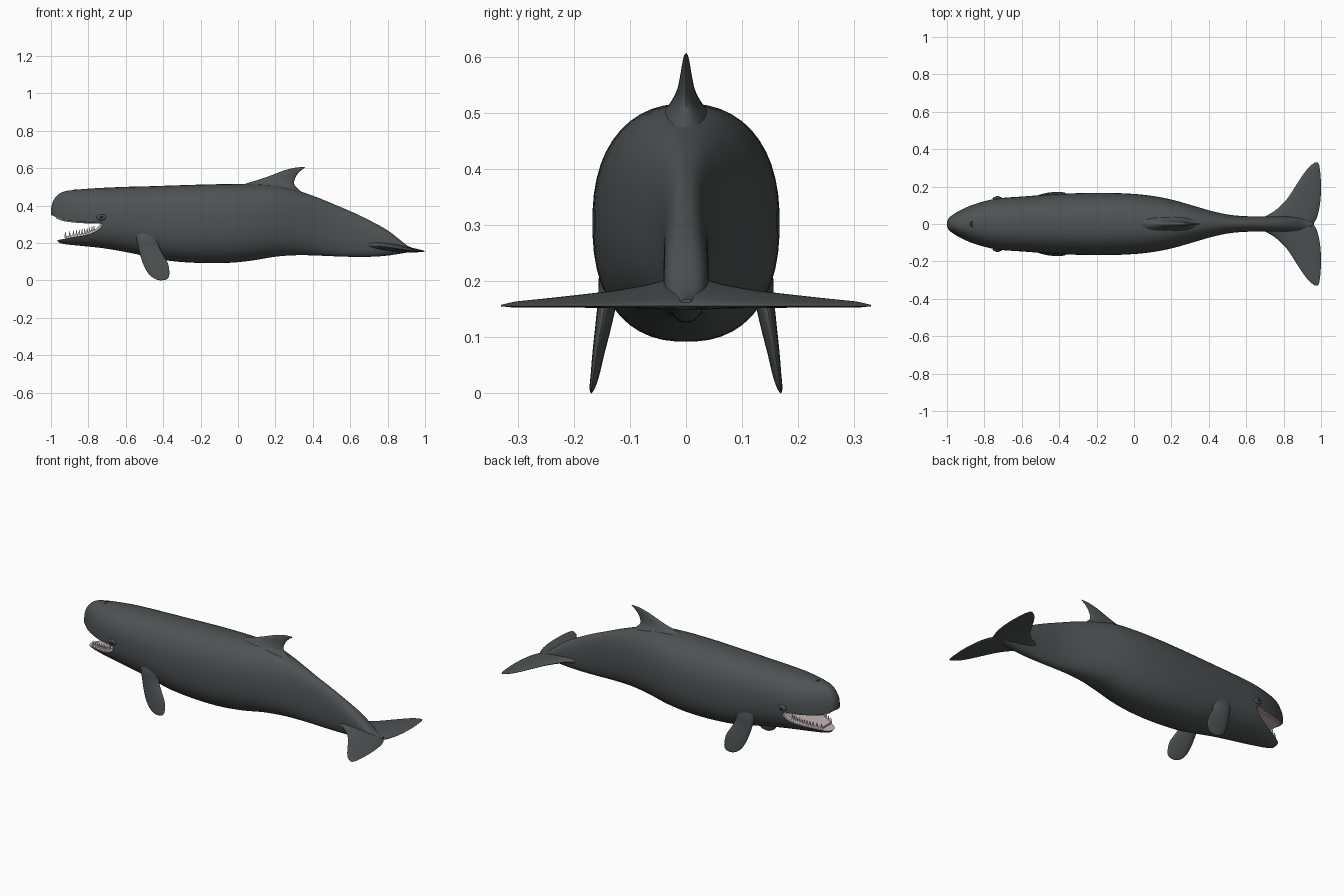
import bpy, bmesh, math
from mathutils import Vector

if "Cube" in bpy.data.objects:
    bpy.data.objects.remove(bpy.data.objects["Cube"])


def material(name, rgb):
    m = bpy.data.materials.new(name)
    m.diffuse_color = (*rgb, 1)
    m.use_nodes = True
    m.node_tree.nodes["Principled BSDF"].inputs["Base Color"].default_value = m.diffuse_color
    return m


SKIN = material("slate grey skin", (0.075, 0.085, 0.085))
GUM = material("pale pink gum", (0.56, 0.45, 0.46))
TOOTH = material("ivory tooth", (0.80, 0.78, 0.72))
DARK = material("near black", (0.015, 0.016, 0.017))


def smooth_rows(rows, n):
    """Catmull-Rom resampling of tuples."""
    rows = [Vector(r) for r in rows]
    out = []
    for i in range(len(rows) - 1):
        a, b, c, d = rows[max(i - 1, 0)], rows[i], rows[i + 1], rows[min(i + 2, len(rows) - 1)]
        for k in range(n):
            t = k / n
            out.append(0.5 * (2 * b + (c - a) * t + (2 * a - 5 * b + 4 * c - d) * t ** 2
                              + (3 * b - a - 3 * c + d) * t ** 3))
    return out + [rows[-1]]


def finish(name, bm, mats, angle=50):
    bmesh.ops.recalc_face_normals(bm, faces=bm.faces)
    me = bpy.data.meshes.new(name)
    bm.to_mesh(me)
    bm.free()
    for m in mats:
        me.materials.append(m)
    ob = bpy.data.objects.new(name, me)
    bpy.context.collection.objects.link(ob)
    shade(ob, angle)
    return ob


def shade(ob, angle):
    bpy.ops.object.select_all(action='DESELECT')
    bpy.context.view_layer.objects.active = ob
    ob.select_set(True)
    bpy.ops.object.shade_smooth_by_angle(angle=math.radians(angle))


def loft(name, rings, mats, angle=50):
    bm = bmesh.new()
    vs = [[bm.verts.new(p) for p in r] for r in rings]
    n = len(vs[0])
    for a, b in zip(vs, vs[1:]):
        for i in range(n):
            bm.faces.new((a[i], a[(i + 1) % n], b[(i + 1) % n], b[i]))
    bm.faces.new(vs[0])
    bm.faces.new(vs[-1])
    return finish(name, bm, mats, angle)


# Body stations: x, top, bottom, half width
BODY = smooth_rows([
    (-1.0, 0.385, 0.345, 0.012), (-0.988, 0.425, 0.29, 0.035), (-0.965, 0.457, 0.212, 0.052),
    (-0.93, 0.476, 0.195, 0.073), (-0.87, 0.485, 0.188, 0.100), (-0.80, 0.491, 0.181, 0.122),
    (-0.72, 0.496, 0.172, 0.138), (-0.60, 0.501, 0.152, 0.147), (-0.48, 0.504, 0.127, 0.156),
    (-0.36, 0.508, 0.104, 0.163), (-0.20, 0.513, 0.093, 0.167), (-0.05, 0.516, 0.094, 0.164),
    (0.08, 0.516, 0.107, 0.153), (0.20, 0.509, 0.127, 0.131), (0.32, 0.480, 0.135, 0.097),
    (0.42, 0.446, 0.133, 0.068), (0.52, 0.405, 0.129, 0.048), (0.62, 0.362, 0.126, 0.041),
    (0.72, 0.313, 0.127, 0.040), (0.80, 0.268, 0.133, 0.040), (0.86, 0.222, 0.142, 0.036),
    (0.91, 0.184, 0.150, 0.026), (0.955, 0.168, 0.155, 0.010)], 4)
POWER = 2.35


def body_ring(row, n=48):
    x, top, bot, w = row
    ring = []
    for i in range(n):
        t = 2 * math.pi * (i + 0.5) / n
        c, s = math.cos(t), math.sin(t)
        ring.append((x, w * math.copysign(abs(c) ** (2 / POWER), c),
                     (top + bot) / 2 + (top - bot) / 2 * math.copysign(abs(s) ** (2 / POWER), s)))
    return ring


def body_width(x, z):
    """Half width of the body skin at a point."""
    for a, b in zip(BODY, BODY[1:]):
        if a[0] <= x <= b[0]:
            _, top, bot, w = a.lerp(b, (x - a[0]) / (b[0] - a[0]))
            v = min(abs(2 * z - top - bot) / (top - bot), 1)
            return w * (1 - v ** POWER) ** (1 / POWER)
    return 0


body = loft("body", [body_ring(r) for r in BODY], [SKIN, GUM])

# Mouth opening cut from the head
LIPS = smooth_rows([(-0.99, 0.347), (-0.94, 0.325), (-0.87, 0.315), (-0.80, 0.311), (-0.745, 0.311),
                    (-0.728, 0.302), (-0.738, 0.280), (-0.77, 0.257), (-0.82, 0.241),
                    (-0.88, 0.231), (-0.958, 0.217)], 4)
outline = [(-1.1, 0.375)] + [tuple(p) for p in LIPS] + [(-1.1, 0.20)]
cutter = loft("mouth_cutter", [[(x, y, z) for x, z in outline] for y in (-0.3, 0.3)], [SKIN, GUM])
for p in cutter.data.polygons:
    p.material_index = 1
cut = body.modifiers.new("mouth", 'BOOLEAN')
cut.object, cut.operation, cut.solver = cutter, 'DIFFERENCE', 'EXACT'
bpy.context.view_layer.objects.active = body
bpy.ops.object.modifier_apply(modifier=cut.name)
bpy.data.objects.remove(cutter)
shade(body, 45)

# Gums: a raised lining running from upper lip round the corner to lower lip
rings = []
for i in range(2, len(LIPS) - 2):
    p = LIPS[i]
    tan = (LIPS[i + 1] - LIPS[i - 1]).normalized()
    nrm = Vector((tan[1], -tan[0]))
    if nrm.dot(Vector((-0.86, 0.275)) - p) < 0:
        nrm = -nrm
    h = 0.012 if p[1] < 0.305 else 0.006
    w = body_width(p[0], p[1])
    q, r = p - nrm * 0.006, p + nrm * h
    rings.append([(q[0], -w * 0.93, q[1]), (q[0], w * 0.93, q[1]),
                  (r[0], w * 0.84, r[1]), (r[0], -w * 0.84, r[1])])
loft("gums", rings, [GUM], 35)

# Lower teeth: two mirrored rows of cones
bm = bmesh.new()
floor = LIPS[28:39]
for side in (-1, 1):
    for p in floor:
        w = body_width(p[0], p[1]) * 0.84
        res = bmesh.ops.create_cone(bm, cap_ends=True, segments=8, radius1=0.0065, radius2=0.001, depth=0.034)
        bmesh.ops.translate(bm, verts=res['verts'], vec=(p[0], side * w, p[1] + 0.020))
finish("lower_teeth", bm, [TOOTH])


def blade_ring(front, back, thick_dir, half, n=24):
    """Lens-shaped section between a leading and a trailing point."""
    f, b, d = Vector(front), Vector(back), Vector(thick_dir)
    ring = []
    for i in range(n):
        t = 2 * math.pi * i / n
        u = (1 - math.cos(t)) / 2
        ring.append(f.lerp(b, u) + d * half * math.sin(t) * (1.15 - 0.4 * u))
    return ring


# Dorsal fin: z, leading x, trailing x, half thickness
DORSAL = smooth_rows([(0.45, 0.00, 0.37, 0.075), (0.495, 0.01, 0.315, 0.050), (0.517, 0.04, 0.300, 0.030),
                      (0.54, 0.115, 0.303, 0.017), (0.565, 0.185, 0.315, 0.011),
                      (0.588, 0.245, 0.337, 0.007), (0.601, 0.295, 0.355, 0.004),
                      (0.606, 0.335, 0.358, 0.001)], 4)
loft("dorsal_fin", [blade_ring((a, 0, z), (b, 0, z), (0, 1, 0), h) for z, a, b, h in DORSAL], [SKIN])

# Tail flukes: y, leading x, trailing x, leading z, trailing z, half thickness
HALF = [(0.0, 0.62, 0.962, 0.205, 0.156, 0.024), (0.03, 0.68, 0.976, 0.195, 0.156, 0.021),
        (0.07, 0.752, 0.988, 0.186, 0.156, 0.016), (0.13, 0.815, 0.997, 0.177, 0.156, 0.012),
        (0.20, 0.862, 1.0, 0.170, 0.156, 0.009), (0.26, 0.901, 0.997, 0.164, 0.156, 0.007),
        (0.305, 0.936, 0.992, 0.160, 0.156, 0.005), (0.33, 0.970, 0.984, 0.157, 0.156, 0.001)]
span = [(-r[0], *r[1:]) for r in reversed(HALF[1:])] + HALF
loft("tail_flukes", [blade_ring((a, y, za), (b, y, zb), (0, 0, 1), h)
                     for y, a, b, za, zb, h in smooth_rows(span, 4)], [SKIN])

# Flippers: leading x, z, trailing x, z, y, half thickness
FLIPPER = smooth_rows([(-0.56, 0.265, -0.40, 0.265, 0.115, 0.030), (-0.545, 0.225, -0.418, 0.225, 0.130, 0.025),
                       (-0.532, 0.170, -0.425, 0.188, 0.138, 0.019), (-0.515, 0.110, -0.402, 0.140, 0.147, 0.015),
                       (-0.494, 0.060, -0.375, 0.092, 0.156, 0.011), (-0.468, 0.025, -0.367, 0.050, 0.162, 0.008),
                       (-0.438, 0.006, -0.370, 0.018, 0.167, 0.005), (-0.412, 0.0, -0.385, 0.004, 0.169, 0.001)], 4)
# Eyes share the same mirrored loop
for side, label in ((-1, "front"), (1, "back")):
    loft(label + "_flipper", [blade_ring((a, side * y, za), (b, side * y, zb), (0, 1, 0), h)
                              for a, za, b, zb, y, h in FLIPPER], [SKIN])
    for part, mat, size, out in (("eyelid", SKIN, (0.026, 0.011, 0.017), 0.0),
                                 ("eye", DARK, (0.010, 0.006, 0.007), 0.008)):
        bm = bmesh.new()
        bmesh.ops.create_uvsphere(bm, u_segments=20, v_segments=12, radius=1)
        bmesh.ops.scale(bm, verts=bm.verts, vec=size)
        bmesh.ops.translate(bm, verts=bm.verts, vec=(-0.73, side * (body_width(-0.73, 0.337) + out), 0.337))
        finish(label + "_" + part, bm, [mat])

# Blowhole: thin dark crescent plate on the crown
bm = bmesh.new()
bmesh.ops.create_uvsphere(bm, u_segments=20, v_segments=8, radius=1)
bmesh.ops.scale(bm, verts=bm.verts, vec=(0.007, 0.016, 0.003))
for v in bm.verts:
    v.co.x += 25 * v.co.y ** 2
bmesh.ops.translate(bm, verts=bm.verts, vec=(-0.87, 0, 0.485))
finish("blowhole", bm, [DARK])
